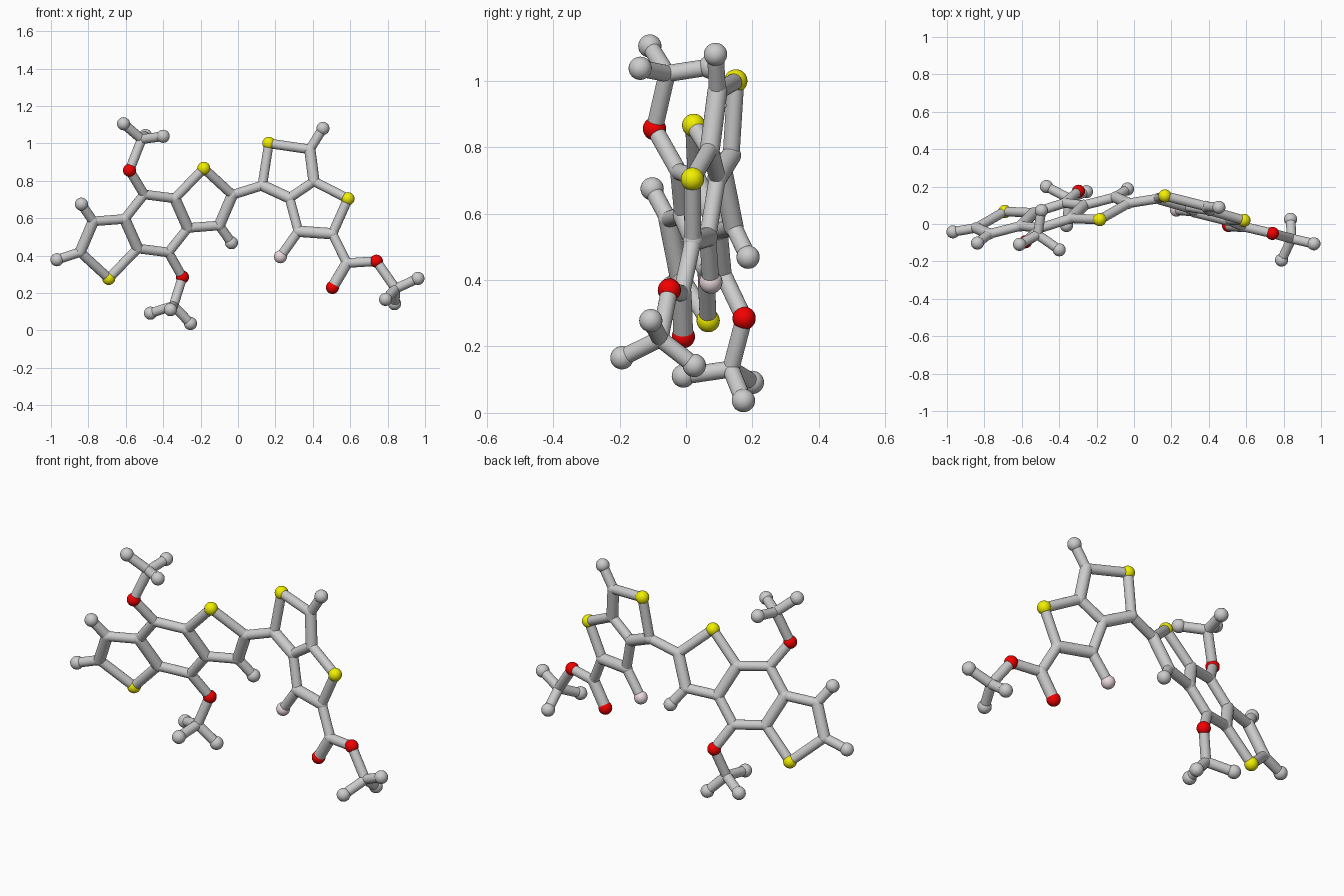
import bpy
from mathutils import Vector

if "Cube" in bpy.data.objects:
    bpy.data.objects.remove(bpy.data.objects["Cube"])

BALL, SINGLE, DOUBLE = 0.035, 0.0255, 0.03


def material(name, rgb):
    m = bpy.data.materials.new(name)
    m.diffuse_color = (*rgb, 1)
    m.use_nodes = True
    m.node_tree.nodes["Principled BSDF"].inputs["Base Color"].default_value = m.diffuse_color
    return m


MATS = {
    "oxygen": material("red", (0.9, 0.0, 0.0)),
    "sulfur": material("yellow", (0.88, 0.86, 0.0)),
    "fluorine": material("pink", (0.84, 0.70, 0.73)),
}
atoms = {}    # key -> (kind, position)
bonds = []    # (key, key, radius)


def add(key, kind, x, y, z):
    atoms[key] = (kind, Vector((x, y, z)))


def link(text, radius=SINGLE):
    for pair in text.split():
        a, b = pair.split("-")
        bonds.append((a, b, radius))


# Left fused-ring core: flat, point-symmetric about its centre
CENTRE = Vector((-0.437, 0.045, 0.572))
half = [("A", "carbon", -0.502, 0.727), ("B", "carbon", -0.338, 0.706),
        ("C", "carbon", -0.268, 0.548), ("S", "sulfur", -0.183, 0.866),
        ("G", "carbon", -0.030, 0.725), ("J", "carbon", -0.100, 0.561)]
for key, kind, x, z in half:
    d = Vector((x, 0, z)) - CENTRE
    d.y = 0.281 * d.x - 0.317 * d.z
    add(key + "1", kind, *(CENTRE + d))
    add(key + "2", kind, *(CENTRE - d))
add("H1", "hydrogen", -0.035, 0.187, 0.469)
add("H2", "hydrogen", -0.837, -0.102, 0.675)
add("H3", "hydrogen", -0.968, -0.042, 0.378)
link("A1-B1 C1-A2 A2-B2 C2-A1 B1-S1 S1-G1 C1-J1 J1-H1 B2-S2 S2-G2 C2-J2 J2-H2 G2-H3")
link("B1-C1 B2-C2 G1-J1 G2-J2", DOUBLE)

# Right fused-ring unit with ester, all in one plane
right = [("K", "carbon", 0.130, 0.775), ("S3", "sulfur", 0.165, 1.0),
         ("L", "carbon", 0.384, 0.968), ("M", "carbon", 0.406, 0.797),
         ("N", "carbon", 0.275, 0.708), ("S4", "sulfur", 0.588, 0.704),
         ("P", "carbon", 0.505, 0.517), ("Q", "carbon", 0.323, 0.530),
         ("F", "fluorine", 0.227, 0.394), ("H4", "hydrogen", 0.454, 1.08),
         ("R", "carbon", 0.582, 0.360), ("O3", "oxygen", 0.505, 0.230),
         ("O4", "oxygen", 0.740, 0.370)]
for key, kind, x, z in right:
    add(key, kind, x, 0.15 - 0.239 * (x - 0.165) + 0.0996 * (z - 1), z)
link("G1-K K-S3 S3-L M-N M-S4 S4-P Q-N Q-F L-H4 P-R R-O4")
link("K-N L-M P-Q R-O3", DOUBLE)

# Methyl groups: carbon and three hydrogens on an oxygen
add("O1", "oxygen", -0.580, -0.095, 0.856)
add("O2", "oxygen", -0.297, 0.175, 0.285)
link("A1-O1 A2-O2")
methyls = {
    "O1": [(-0.515, -0.057, 1.022), (-0.612, -0.109, 1.105),
           (-0.400, -0.138, 1.038), (-0.495, 0.072, 1.042)],
    "O2": [(-0.345, 0.135, 0.132), (-0.254, 0.173, 0.037),
           (-0.468, 0.200, 0.092), (-0.361, -0.008, 0.111)],
    "O4": [(0.843, -0.078, 0.223), (0.962, -0.106, 0.278),
           (0.789, -0.193, 0.166), (0.837, 0.025, 0.143)],
}
for oxy, pts in methyls.items():
    c = oxy + "c"
    add(c, "carbon", *pts[0])
    link(f"{oxy}-{c}")
    for i, p in enumerate(pts[1:]):
        add(f"{oxy}h{i}", "hydrogen", *p)
        link(f"{c}-{oxy}h{i}")

# Balls: carbons only round off the stick joints
for key, (kind, pos) in atoms.items():
    r = BALL
    if kind == "carbon":
        r = max(rad for a, b, rad in bonds if key in (a, b))
    bpy.ops.mesh.primitive_uv_sphere_add(segments=24, ring_count=16, radius=r, location=pos)
    ob = bpy.context.object
    ob.name = kind + "_ball"
    bpy.ops.object.shade_smooth()
    if kind in MATS:
        ob.data.materials.append(MATS[kind])

# Sticks between ball centres
for a, b, r in bonds:
    p, q = atoms[a][1], atoms[b][1]
    bpy.ops.mesh.primitive_cylinder_add(vertices=24, radius=r, depth=(q - p).length,
                                        location=(p + q) / 2)
    ob = bpy.context.object
    ob.name = "bond_stick"
    ob.rotation_euler = (q - p).to_track_quat('Z', 'Y').to_euler()
    bpy.ops.object.shade_smooth_by_angle()
